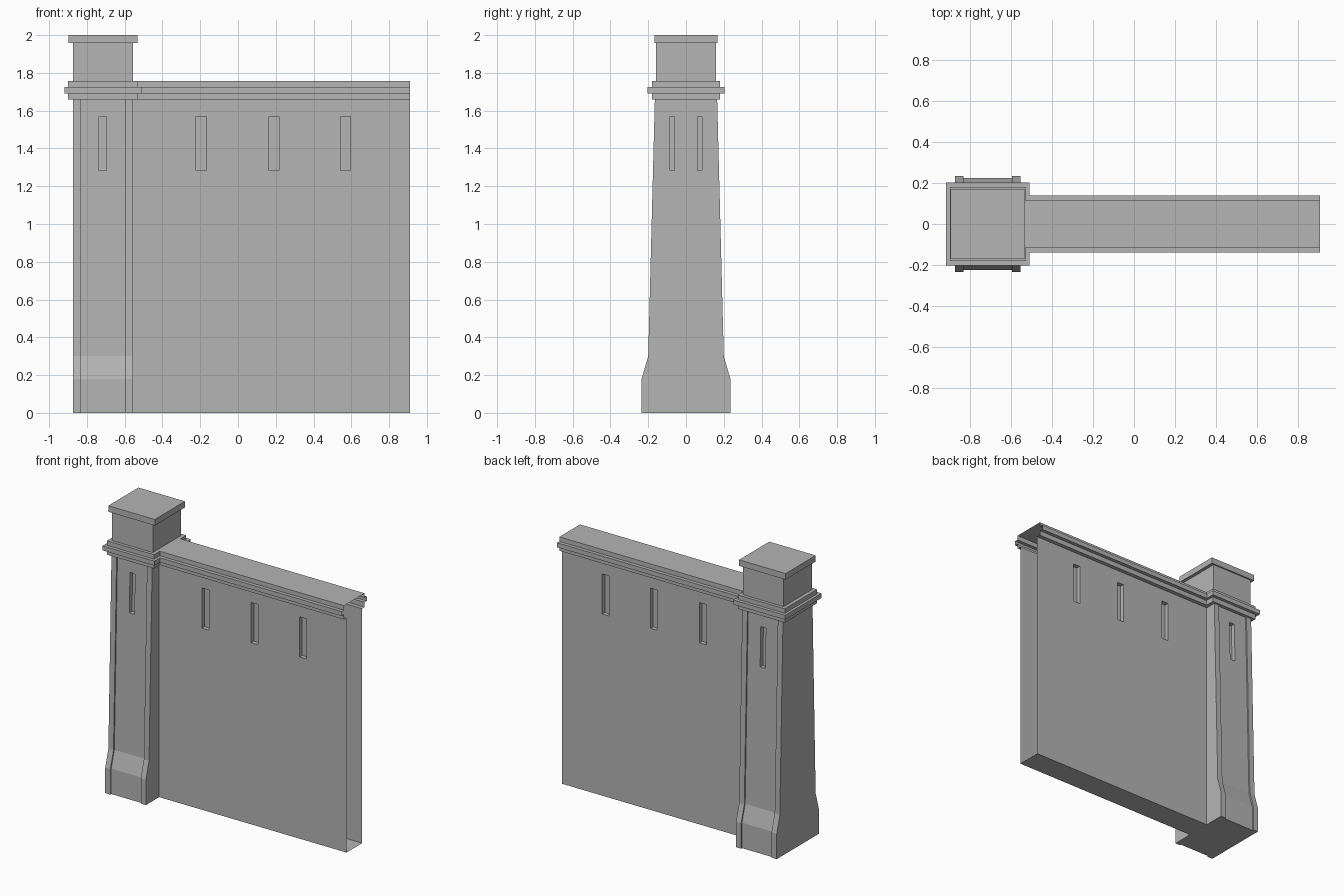
import bpy
import bmesh

if "Cube" in bpy.data.objects:
    bpy.data.objects.remove(bpy.data.objects["Cube"])

stone = bpy.data.materials.new("grey stone")
stone.diffuse_color = (0.46, 0.46, 0.46, 1)
stone.use_nodes = True
stone.node_tree.nodes["Principled BSDF"].inputs["Base Color"].default_value = stone.diffuse_color


def finish(name, bm):
    bmesh.ops.recalc_face_normals(bm, faces=bm.faces)
    mesh = bpy.data.meshes.new(name)
    bm.to_mesh(mesh)
    bm.free()
    mesh.materials.append(stone)
    obj = bpy.data.objects.new(name, mesh)
    bpy.context.collection.objects.link(obj)
    return obj


def loft(name, profile, stations, slits, slit_z, depth, cap_ends):
    """Sweep a mirrored (half width, z) profile along x; stations are (x, inset)."""
    bm = bmesh.new()
    rings = []
    for x, inset in stations:
        front = [bm.verts.new((x, -(w - inset), z)) for w, z in profile]
        back = [bm.verts.new((x, w - inset, z)) for w, z in reversed(profile)]
        rings.append(front + back)
    count = len(rings[0])
    for a, b in zip(rings, rings[1:]):
        for i in range(count):
            j = (i + 1) % count
            bm.faces.new((a[i], b[i], b[j], a[j]))
    if cap_ends:
        bm.faces.new(rings[0])
        bm.faces.new(rings[-1])
    bmesh.ops.recalc_face_normals(bm, faces=bm.faces)

    # push the slit cells inwards
    def is_slit(face):
        c = face.calc_center_median()
        return (abs(face.normal.y) > 0.9 and slit_z[0] < c.z < slit_z[1]
                and any(l < c.x < r for l, r in slits))
    cells = [f for f in bm.faces if is_slit(f)]
    pushed = bmesh.ops.extrude_discrete_faces(bm, faces=cells)["faces"]
    for f in pushed:
        step = -depth if f.calc_center_median().y > 0 else depth
        bmesh.ops.translate(bm, verts=f.verts[:], vec=(0, step, 0))
    return finish(name, bm)


def block(name, cx, hx, hy, z0, z1):
    bm = bmesh.new()
    bmesh.ops.create_cube(bm, size=1)
    for v in bm.verts:
        v.co = (cx + v.co.x * 2 * hx, v.co.y * 2 * hy,
                z0 + (v.co.z + 0.5) * (z1 - z0))
    return finish(name, bm)


SLIT_Z = (1.284, 1.568)
TOWER_X = -0.715

# wall with stepped cornice, open at its far end
wall_slits = [(-0.222, -0.167), (0.164, 0.217), (0.542, 0.595)]
wall_x = [-0.556] + [x for s in wall_slits for x in s] + [0.91]
wall_profile = [(0.087, 0), (0.087, SLIT_Z[0]), (0.087, SLIT_Z[1]), (0.087, 1.658),
                (0.115, 1.658), (0.115, 1.692), (0.14, 1.692), (0.14, 1.724),
                (0.115, 1.724), (0.115, 1.756)]
loft("wall", wall_profile, [(x, 0) for x in wall_x], wall_slits, SLIT_Z, 0.03, False)

# tapered tower shaft with flared foot, edge strips and sunken panels
def taper(z):
    return 0.2 - 0.035 * (z - 0.3) / 1.36


shaft_profile = [(0.235, 0), (0.235, 0.18), (0.2, 0.3), (taper(SLIT_Z[0]), SLIT_Z[0]),
                 (taper(SLIT_Z[1]), SLIT_Z[1]), (0.165, 1.66)]
shaft_stations = [(-0.874, 0), (-0.834, 0), (-0.834, 0.01), (-0.735, 0.01),
                  (-0.695, 0.01), (-0.596, 0.01), (-0.596, 0), (-0.556, 0)]
loft("tower_shaft", shaft_profile, shaft_stations, [(-0.735, -0.695)], SLIT_Z, 0.03, True)

# tower cornice, neck and cap
block("tower_cornice_lower", TOWER_X, 0.184, 0.18, 1.658, 1.692)
block("tower_cornice_middle", TOWER_X, 0.203, 0.203, 1.692, 1.724)
block("tower_cornice_upper", TOWER_X, 0.184, 0.18, 1.724, 1.756)
block("tower_neck", TOWER_X, 0.159, 0.158, 1.756, 1.957)
block("tower_cap", TOWER_X, 0.182, 0.168, 1.957, 2.0)
